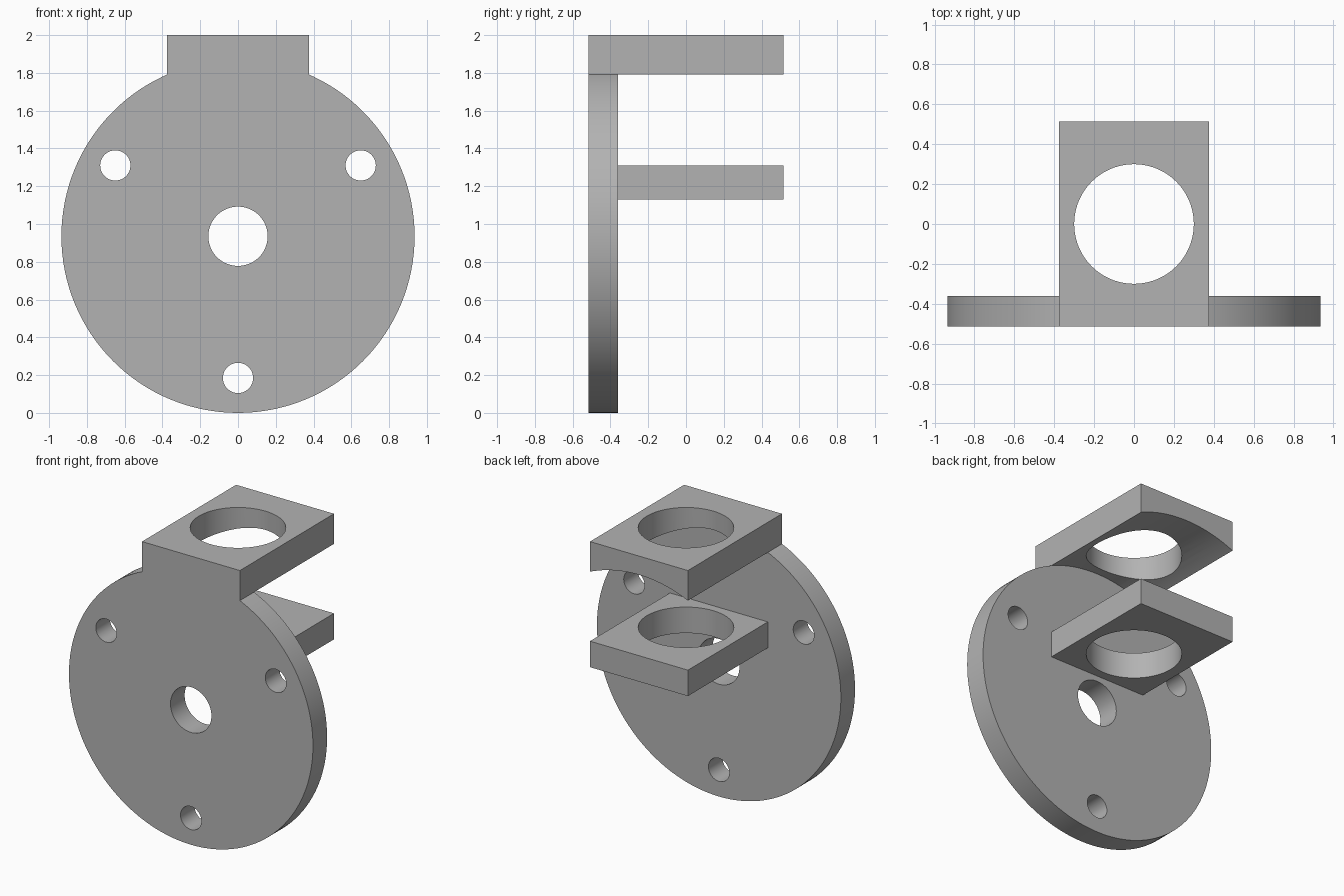
import bpy
import math

if "Cube" in bpy.data.objects:
    bpy.data.objects.remove(bpy.data.objects["Cube"], do_unlink=True)

R = 0.935                    # flange radius, also its centre height
FRONT, PLATE_BACK, BACK = -0.515, -0.36, 0.515
HALF_W = 0.375

grey = bpy.data.materials.new("plain grey")
grey.use_nodes = True
colour = (0.45, 0.45, 0.45, 1)
grey.diffuse_color = colour
grey.node_tree.nodes["Principled BSDF"].inputs["Base Color"].default_value = colour


def cylinder(name, radius, x, z, y0, y1, sides=64):
    """Cylinder running along y."""
    bpy.ops.mesh.primitive_cylinder_add(
        vertices=sides, radius=radius, depth=y1 - y0,
        location=(x, (y0 + y1) / 2, z), rotation=(math.pi / 2, 0, 0))
    bpy.context.object.name = name
    return bpy.context.object


def box(name, y0, y1, z0, z1):
    bpy.ops.mesh.primitive_cube_add(size=1, location=(0, (y0 + y1) / 2, (z0 + z1) / 2))
    ob = bpy.context.object
    ob.name = name
    ob.scale = (2 * HALF_W, y1 - y0, z1 - z0)
    return ob


def combine(target, tool, operation):
    """Apply a boolean and remove the tool object."""
    mod = target.modifiers.new(operation.lower(), "BOOLEAN")
    mod.operation, mod.solver, mod.object = operation, "EXACT", tool
    bpy.context.view_layer.objects.active = target
    bpy.ops.object.modifier_apply(modifier=mod.name)
    bpy.data.objects.remove(tool, do_unlink=True)


# Round mounting flange
bracket = cylinder("flange_bracket", R, 0, R, FRONT, PLATE_BACK, 128)

# Top lug, its underside hollowed to follow the flange rim
lug = box("top_lug", FRONT, BACK, 1.6, 2.0)
combine(lug, cylinder("rim_cutter", R, 0, R, PLATE_BACK, 1, 128), "DIFFERENCE")
combine(bracket, lug, "UNION")

# Lower shelf, rooted in the flange
combine(bracket, box("lower_shelf", -0.44, BACK, 1.13, 1.31), "UNION")

# Vertical bore through lug and shelf
bpy.ops.mesh.primitive_cylinder_add(vertices=96, radius=0.3, depth=1.2, location=(0, 0, 1.6))
combine(bracket, bpy.context.object, "DIFFERENCE")

# Centre hole and three bolt holes in the flange
combine(bracket, cylinder("centre_hole", 0.157, 0, R, -0.6, -0.3), "DIFFERENCE")
for degrees in (30, 150, 270):
    a = math.radians(degrees)
    hole = cylinder("bolt_hole", 0.08, 0.75 * math.cos(a), R + 0.75 * math.sin(a), -0.6, -0.3, 48)
    combine(bracket, hole, "DIFFERENCE")

# Finish
bracket.data.materials.clear()
bracket.data.materials.append(grey)
for face in bracket.data.polygons:
    face.material_index = 0
bpy.ops.object.select_all(action="DESELECT")
bracket.select_set(True)
bpy.context.view_layer.objects.active = bracket
bpy.ops.object.shade_smooth_by_angle(angle=math.radians(30))
